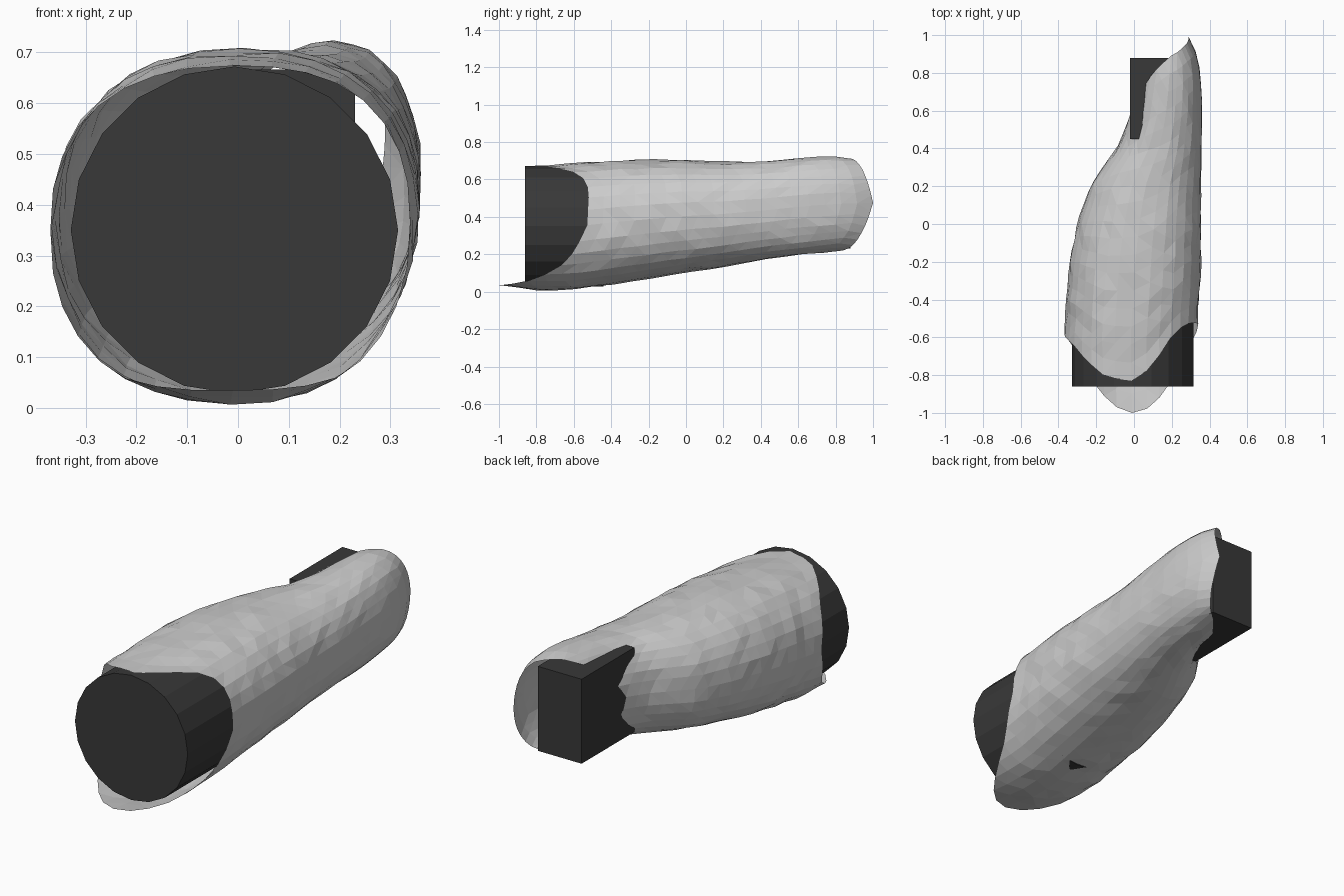
import bpy, bmesh, math, random

if "Cube" in bpy.data.objects:
    bpy.data.objects.remove(bpy.data.objects["Cube"])

random.seed(4)
SEG, RINGS = 32, 18


def interp(table, v):
    """Piecewise interpolation of rows (key, value, ...)."""
    if v <= table[0][0]:
        return table[0][1:]
    for p, q in zip(table, table[1:]):
        if v <= q[0]:
            f = (v - p[0]) / (q[0] - p[0])
            return [a + (b - a) * f for a, b in zip(p[1:], q[1:])]
    return table[-1][1:]


def make_object(name, bm):
    mesh = bpy.data.meshes.new(name)
    bm.to_mesh(mesh)
    bm.free()
    ob = bpy.data.objects.new(name, mesh)
    bpy.context.collection.objects.link(ob)
    return ob


# Sleeve sections: y, left x, right x, bottom z, top z
sections = [(-1.0, -.34, .32, .035, .66), (-.8, -.36, .33, .004, .675),
            (-.6, -.37, .335, .006, .69), (-.4, -.362, .35, .035, .705),
            (-.2, -.345, .358, .066, .71), (0, -.305, .36, .10, .71),
            (.2, -.24, .36, .13, .70), (.3, -.17, .36, .15, .70),
            (.4, -.095, .36, .165, .70), (.55, -.03, .362, .188, .71),
            (.7, .0, .362, .203, .722), (.82, .03, .35, .216, .724),
            (.9, .06, .332, .235, .708), (.95, .09, .312, .265, .68),
            (1.0, .13, .285, .31, .64)]
# Opening rims: angle (0 = right, 90 = top), y
front_rim = [(0, -.53), (30, -.52), (50, -.56), (60, -.63), (75, -.76),
             (90, -.83), (110, -.81), (130, -.72), (150, -.63), (180, -.58),
             (210, -.63), (240, -.86), (255, -.96), (270, -1.0), (285, -.97),
             (300, -.87), (330, -.64), (360, -.53)]
back_rim = [(0, 1.0), (30, .975), (60, .94), (90, .89), (120, .80),
            (150, .65), (180, .54), (210, .57), (240, .70), (270, .84),
            (300, .91), (330, .965), (360, 1.0)]


def sleeve_point(angle, t, jitter):
    y0, y1 = interp(front_rim, angle)[0], interp(back_rim, angle)[0]
    y = y0 + (y1 - y0) * t
    l, r, b, top = interp(sections, y)
    c, s = math.cos(math.radians(angle)), math.sin(math.radians(angle))
    e = 2 / 2.3
    k = 1 - random.random() * jitter
    x = (l + r) / 2 + math.copysign(abs(c) ** e, c) * (r - l) / 2 * k
    z = (b + top) / 2 + math.copysign(abs(s) ** e, s) * (top - b) / 2 * k
    return x, y, z


# Faceted open sleeve, slanted at both ends
bm = bmesh.new()
rings = [[bm.verts.new(sleeve_point(360 * i / SEG, j / RINGS,
                                    .025 if 0 < j < RINGS else 0))
          for i in range(SEG)] for j in range(RINGS + 1)]
for a, b in zip(rings, rings[1:]):
    for i in range(SEG):
        n = (i + 1) % SEG
        bm.faces.new((a[i], a[n], b[n], b[i]))
bmesh.ops.triangulate(bm, faces=bm.faces[:])
bmesh.ops.recalc_face_normals(bm, faces=bm.faces[:])
make_object("sleeve", bm)

dark = bpy.data.materials.new("dark")
dark.diffuse_color = (.04, .04, .04, 1)
dark.use_nodes = True
dark.node_tree.nodes["Principled BSDF"].inputs["Base Color"].default_value = dark.diffuse_color

# Round plug in the wide front opening
bpy.ops.mesh.primitive_cylinder_add(vertices=20, radius=.322, depth=.42,
                                    location=(-.007, -.65, .35),
                                    rotation=(math.pi / 2, 0, 0))
plug = bpy.context.object
plug.name = "front_plug"
plug.data.materials.append(dark)

# Square plug in the narrow back opening
bpy.ops.mesh.primitive_cube_add(size=1, location=(.105, .665, .448))
block = bpy.context.object
block.name = "back_block"
block.scale = (.25, .43, .436)
block.data.materials.append(dark)
